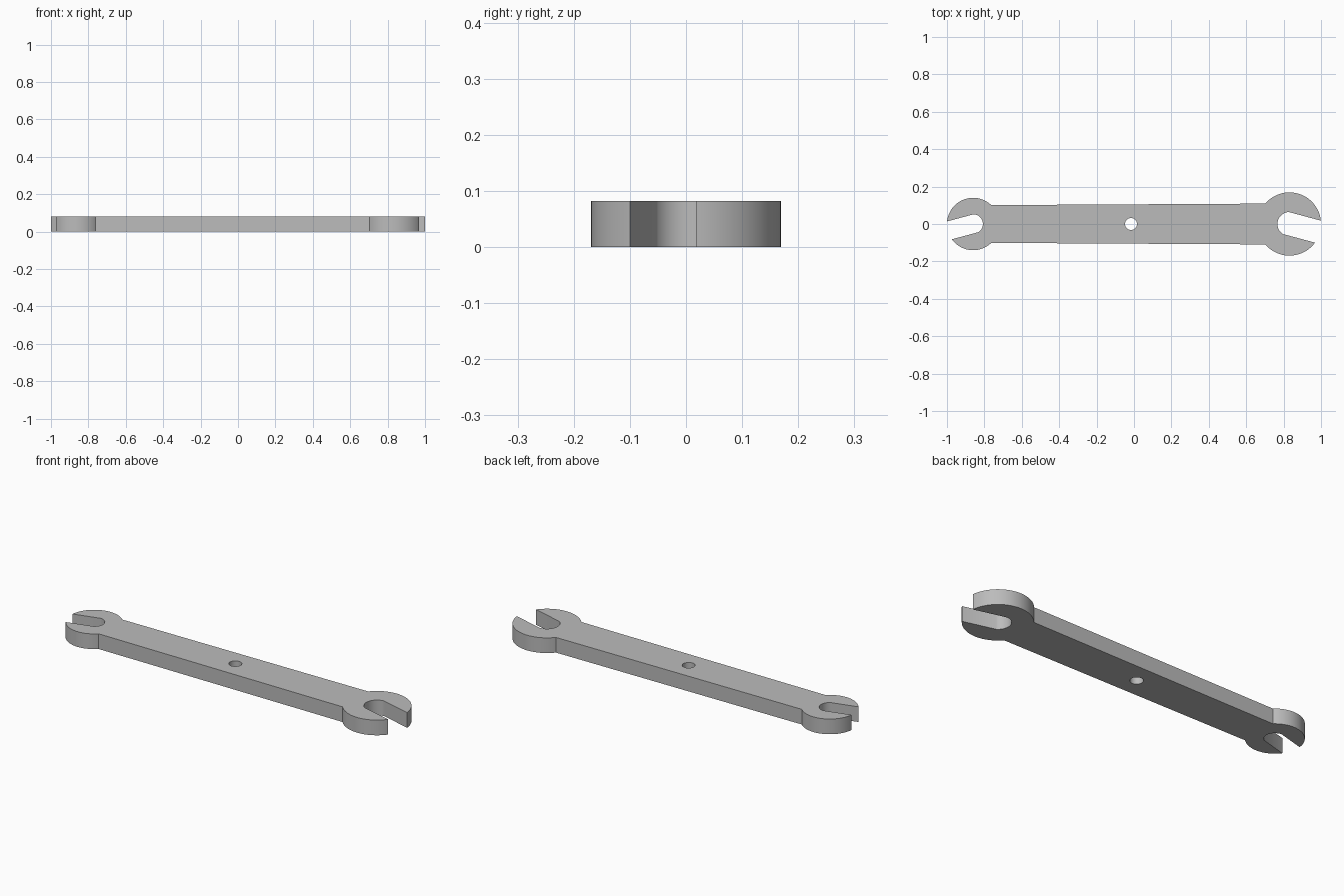
import bpy, bmesh
from math import sin, cos, asin, pi, radians

cube = bpy.data.objects.get("Cube")
if cube:
    bpy.data.objects.remove(cube)

THICK = 0.082
SLOT_ANGLE = radians(15)
BACK = radians(18)          # how far the round slot bottom wraps past its walls


def arc(cx, radius, start, end, steps):
    return [(cx + radius * cos(start + (end - start) * i / steps),
             radius * sin(start + (end - start) * i / steps))
            for i in range(steps + 1)]


def open_jaw(cx, radius, slot_radius, neck):
    """Right-facing jaw outline, from lower neck round to upper neck."""
    half = slot_radius * cos(BACK)
    spread = asin(half / radius)
    side = asin(neck / radius)
    lower = arc(cx, radius, side - pi, -SLOT_ANGLE - spread, 28)
    slot = arc(cx, slot_radius, 1.5 * pi - SLOT_ANGLE - BACK,
               pi / 2 - SLOT_ANGLE + BACK, 24)
    upper = arc(cx, radius, spread - SLOT_ANGLE, pi - side, 36)
    return lower + slot + upper


# Outline: large jaw, then small jaw mirrored to the other end
large = open_jaw(0.831, 0.169, 0.064, 0.109)
small = [(-x, y) for x, y in reversed(open_jaw(0.86, 0.14, 0.052, 0.101))]
hole = arc(-0.016, 0.032, 0, 2 * pi, 32)[:-1]

# Filled, extruded profile with hanging hole
curve = bpy.data.curves.new("wrench_profile", 'CURVE')
curve.dimensions = '2D'
curve.fill_mode = 'BOTH'
curve.extrude = THICK / 2
for points in (large + small, hole):
    spline = curve.splines.new('POLY')
    spline.points.add(len(points) - 1)
    for p, (x, y) in zip(spline.points, points):
        p.co = (x, y, 0, 1)
    spline.use_cyclic_u = True
profile = bpy.data.objects.new("wrench_profile", curve)
bpy.context.collection.objects.link(profile)
bpy.context.view_layer.update()
mesh = bpy.data.meshes.new_from_object(
    profile.evaluated_get(bpy.context.evaluated_depsgraph_get()))
bpy.data.objects.remove(profile)

# Weld the caps to the walls and stand it on the ground
bm = bmesh.new()
bm.from_mesh(mesh)
bmesh.ops.remove_doubles(bm, verts=bm.verts, dist=0.0001)
bmesh.ops.translate(bm, verts=bm.verts, vec=(0, 0, THICK / 2))
bmesh.ops.recalc_face_normals(bm, faces=bm.faces)
bm.to_mesh(mesh)
bm.free()

# Steel grey
steel = bpy.data.materials.new("steel_grey")
steel.use_nodes = True
steel.diffuse_color = (0.5, 0.5, 0.5, 1)
steel.node_tree.nodes["Principled BSDF"].inputs["Base Color"].default_value = (0.5, 0.5, 0.5, 1)
mesh.materials.clear()
mesh.materials.append(steel)

wrench = bpy.data.objects.new("wrench", mesh)
bpy.context.collection.objects.link(wrench)
bpy.context.view_layer.objects.active = wrench
wrench.select_set(True)
bpy.ops.object.shade_smooth_by_angle(angle=radians(30))
